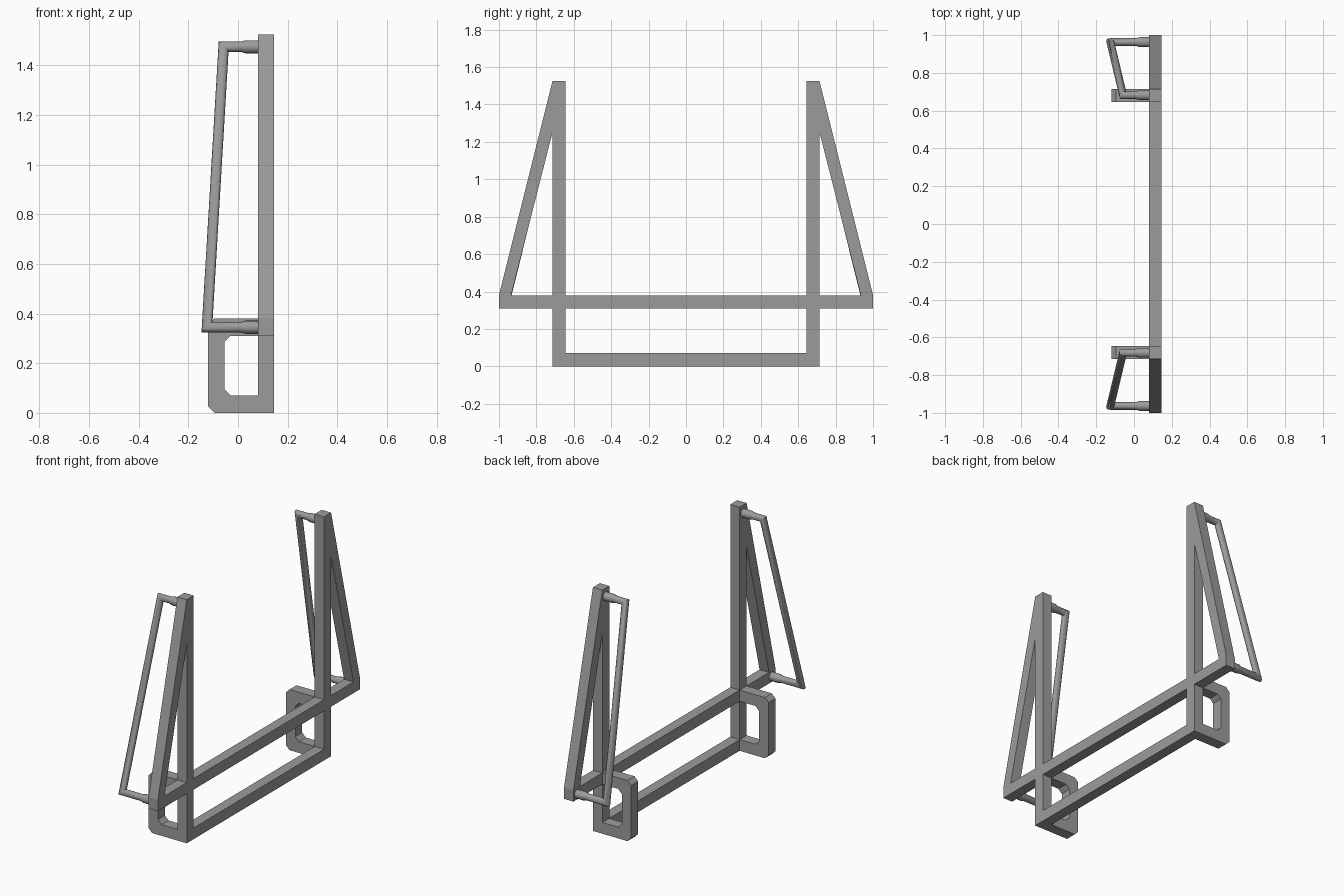
import bpy, bmesh, math
from mathutils import Vector

cube = bpy.data.objects.get("Cube")
if cube:
    bpy.data.objects.remove(cube, do_unlink=True)

grey = bpy.data.materials.new("steel grey")
grey.use_nodes = True
COLOR = (0.33, 0.33, 0.33, 1)
grey.diffuse_color = COLOR
grey.node_tree.nodes["Principled BSDF"].inputs["Base Color"].default_value = COLOR

X0, X1 = 0.08, 0.145            # depth of the main frame
IN, OUT = 0.645, 0.714          # inner and outer side of the posts
BAR0, BAR1 = 0.31, 0.38         # crossbar heights
TOP = 1.525


def finish(name, bm):
    bmesh.ops.recalc_face_normals(bm, faces=bm.faces)
    mesh = bpy.data.meshes.new(name)
    bm.to_mesh(mesh)
    bm.free()
    mesh.materials.append(grey)
    obj = bpy.data.objects.new(name, mesh)
    bpy.context.collection.objects.link(obj)
    return obj


def prism(name, outline, offset):
    """Extrude a flat outline of 3D points by an offset."""
    bm = bmesh.new()
    face = bm.faces.new([bm.verts.new(p) for p in outline])
    ext = bmesh.ops.extrude_face_region(bm, geom=[face])
    verts = [v for v in ext["geom"] if isinstance(v, bmesh.types.BMVert)]
    bmesh.ops.translate(bm, verts=verts, vec=offset)
    return finish(name, bm)


def side_plate(name, yz):
    return prism(name, [(X0, y, z) for y, z in yz], (X1 - X0, 0, 0))


def bar(name, y0, y1, z0, z1):
    return side_plate(name, [(y0, z0), (y1, z0), (y1, z1), (y0, z1)])


def pipe(name, path, radii, sides=12):
    """Round pipe with mitred corners."""
    pts = [Vector(p) for p in path]
    dirs = [(b - a).normalized() for a, b in zip(pts, pts[1:])]
    u = dirs[0].orthogonal().normalized()
    v = dirs[0].cross(u)
    ring = [pts[0] + radii[0] * (u * math.cos(a) + v * math.sin(a))
            for a in (math.tau * i / sides for i in range(sides))]
    bm = bmesh.new()
    rings = [[bm.verts.new(p) for p in ring]]
    for i in range(1, len(pts)):
        d = dirs[i - 1]
        n = (d + dirs[min(i, len(dirs) - 1)]).normalized()
        scale = radii[i] / radii[i - 1]
        new = []
        for p in ring:
            rel = p - pts[i - 1]
            q = pts[i] + (rel - d * rel.dot(d)) * scale
            new.append(q + d * ((pts[i] - q).dot(n) / d.dot(n)))
        ring = new
        rings.append([bm.verts.new(p) for p in ring])
    for a, b in zip(rings, rings[1:]):
        for k in range(sides):
            j = (k + 1) % sides
            bm.faces.new((a[k], a[j], b[j], b[k]))
    bm.faces.new(rings[0])
    bm.faces.new(rings[-1])
    obj = finish(name, bm)
    bpy.ops.object.select_all(action="DESELECT")
    obj.select_set(True)
    bpy.context.view_layer.objects.active = obj
    bpy.ops.object.shade_smooth_by_angle(angle=math.radians(35))


def bracket(name, y0, y1):
    """Chamfered C-shaped step bracket behind a post."""
    c, left, edge = 0.025, -0.12, -0.055
    outer = [(X0, 0), (left + c, 0), (left, c),
             (left, BAR1 - c), (left + c, BAR1), (X0, BAR1)]
    inner = [(X0, 0.07), (edge + c, 0.07), (edge, 0.07 + c),
             (edge, BAR0 - c), (edge + c, BAR0), (X0, BAR0)]
    bm = bmesh.new()
    grid = [[bm.verts.new((x, y, z)) for x, z in prof]
            for prof, y in ((outer, y0), (outer, y1), (inner, y1), (inner, y0))]
    for a, b in zip(grid, grid[1:] + grid[:1]):
        for k in range(len(outer) - 1):
            bm.faces.new((a[k], a[k + 1], b[k + 1], b[k]))
    for k in (0, -1):
        bm.faces.new([row[k] for row in grid])
    finish(name, bm)


# Long horizontal bars
bar("crossbar", -1, 1, BAR0, BAR1)
bar("bottom_bar", -IN, IN, 0, 0.07)

for s, side in ((-1, "front"), (1, "back")):
    # Upright post in two lengths, either side of the crossbar
    bar(side + "_lower_post", s * IN, s * OUT, 0, BAR0)
    bar(side + "_upper_post", s * IN, s * OUT, BAR1, TOP)
    # Slanted brace
    side_plate(side + "_brace", [(s * 1.0, BAR1), (s * 0.935, BAR1),
                                 (s * OUT, 1.25), (s * OUT, TOP)])
    bracket(side + "_bracket", s * IN, s * OUT)
    # Bent grab handle with thicker sockets at both ends
    up, low = (s * 0.682, 1.475), (s * 0.963, 0.345)
    path = [(x, *up) for x in (X0, 0.03, 0.01, -0.058)]
    path += [(x, *low) for x in (-0.125, 0.01, 0.03, X0)]
    thick, thin = 0.027, 0.021
    pipe(side + "_handle", path,
         [thick, thick, thin, thin, thin, thin, thick, thick])
